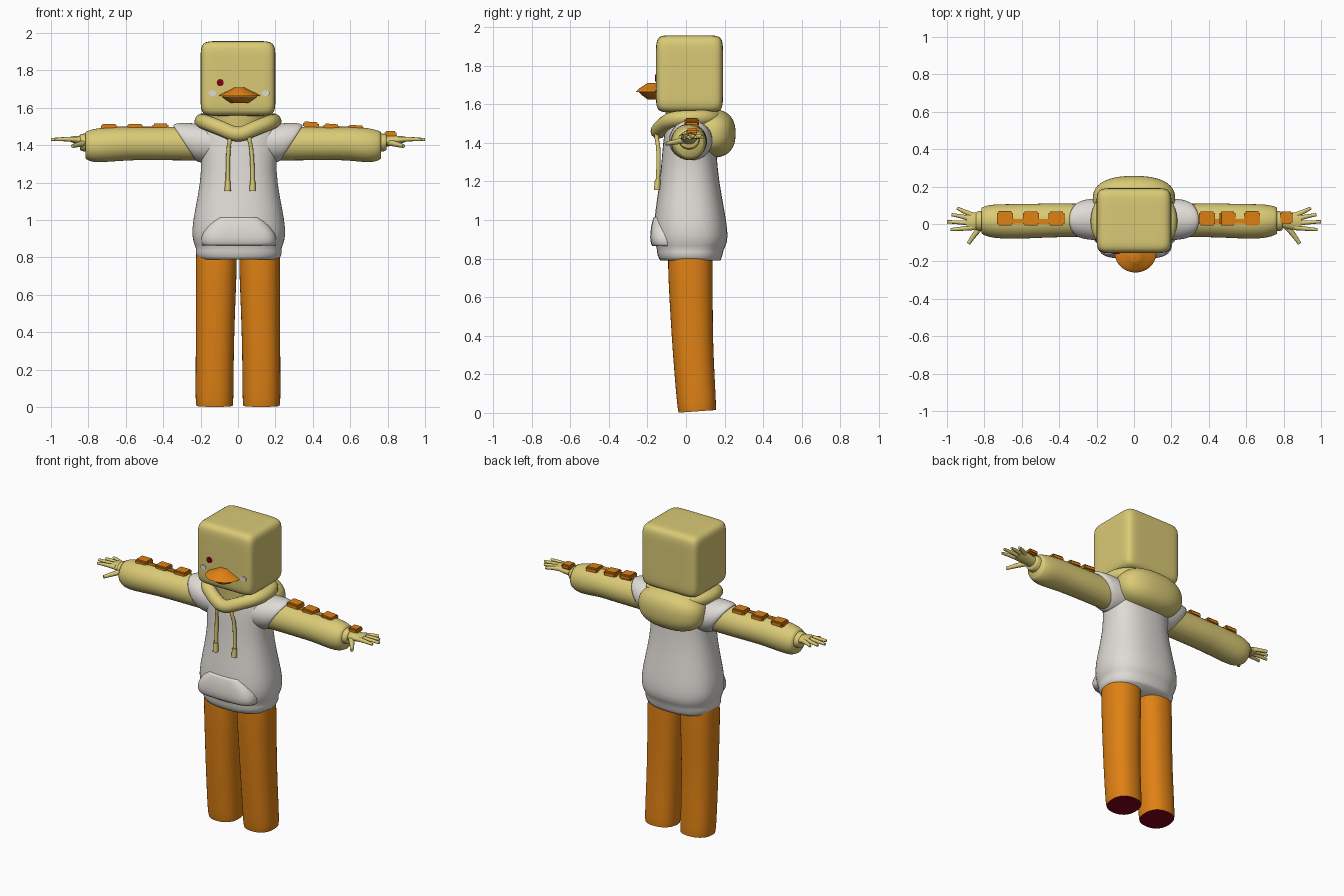
import bpy, bmesh, math
from mathutils import Vector

if "Cube" in bpy.data.objects:
    bpy.data.objects.remove(bpy.data.objects["Cube"], do_unlink=True)


def material(name, rgb):
    m = bpy.data.materials.new(name)
    m.use_nodes = True
    m.diffuse_color = (*rgb, 1)
    m.node_tree.nodes["Principled BSDF"].inputs["Base Color"].default_value = (*rgb, 1)
    return m


YELLOW = material("soft yellow", (0.70, 0.59, 0.18))
WHITE = material("warm white", (0.74, 0.71, 0.67))
ORANGE = material("orange", (0.74, 0.22, 0.007))
RED = material("dark red", (0.22, 0.0, 0.008))


def finish(name, bm, *mats, angle=40):
    bmesh.ops.recalc_face_normals(bm, faces=bm.faces)
    me = bpy.data.meshes.new(name)
    bm.to_mesh(me)
    bm.free()
    for m in mats:
        me.materials.append(m)
    me.shade_smooth()
    me.set_sharp_from_angle(angle=math.radians(angle))
    ob = bpy.data.objects.new(name, me)
    bpy.context.collection.objects.link(ob)
    return ob


def loft(name, rings, *mats, axis="Z", side=1, n=2.0, seg=28):
    """Skin superellipse rings (along, centre u, radius u, centre v, radius v, shear)."""
    bm = bmesh.new()
    crease = bm.edges.layers.float.new("crease_edge")
    loops = []
    for w, cu, ru, cv, rv, shear in rings:
        loop = []
        for i in range(seg):
            a = math.tau * i / seg
            c, s = math.cos(a), math.sin(a)
            u = cu + ru * math.copysign(abs(c) ** (2 / n), c)
            dv = rv * math.copysign(abs(s) ** (2 / n), s)
            p = (u, cv + dv, w + shear * dv)
            if axis == "X":
                p = (p[2], p[0], p[1])
            loop.append(bm.verts.new((p[0] * side, p[1], p[2])))
        loops.append(loop)
    for a, b in zip(loops, loops[1:]):
        for i in range(seg):
            j = (i + 1) % seg
            bm.faces.new((a[i], a[j], b[j], b[i]))
    for loop in (loops[0], loops[-1]):
        cap = bm.faces.new(loop)
        for e in cap.edges:
            e[crease] = 1.0
        if len(mats) > 1 and loop is loops[0]:
            cap.material_index = 1
    ob = finish(name, bm, *mats, angle=70)
    sub = ob.modifiers.new("smooth", "SUBSURF")
    sub.levels = sub.render_levels = 1
    return ob


def tube(name, points, radius, mat, tip=1.0, cyclic=False):
    cu = bpy.data.curves.new(name, "CURVE")
    cu.dimensions = "3D"
    cu.bevel_depth, cu.bevel_resolution = radius, 4
    cu.use_fill_caps = True
    sp = cu.splines.new("NURBS")
    sp.points.add(len(points) - 1)
    for i, p in enumerate(points):
        sp.points[i].co = (*p, 1)
        sp.points[i].radius = 1 + (tip - 1) * i / (len(points) - 1)
    sp.order_u, sp.resolution_u = 3, 8
    sp.use_endpoint_u, sp.use_cyclic_u = not cyclic, cyclic
    cu.materials.append(mat)
    ob = bpy.data.objects.new(name, cu)
    bpy.context.collection.objects.link(ob)
    return ob


def box(name, centre, size, mat, bevel=0.008):
    bm = bmesh.new()
    bmesh.ops.create_cube(bm, size=1)
    for v in bm.verts:
        v.co = Vector(centre) + v.co * Vector(size)
    bmesh.ops.bevel(bm, geom=bm.edges[:], offset=bevel, segments=2, affect="EDGES")
    return finish(name, bm, mat)


def rounded(name, centre, half, power, mat):
    """Superellipsoid: a cube puffed out and softened at its edges."""
    bm = bmesh.new()
    bmesh.ops.create_cube(bm, size=2)
    bmesh.ops.subdivide_edges(bm, edges=bm.edges[:], cuts=19, use_grid_fill=True)
    for v in bm.verts:
        d = sum(abs(c) ** power for c in v.co) ** (1 / power)
        v.co = Vector(centre) + v.co / d * Vector(half)
    return finish(name, bm, mat, angle=80)


def disc(name, x, z, rx, rz, mat):
    ob = loft(name, [(w, x, rx, -z, rz, 0) for w in (-0.004, 0.004)], mat, seg=20)
    ob.rotation_euler.x = -math.pi / 2
    # turning the disc upright sends its length onto y and -v onto z
    ob.location.y = -0.156
    return ob


# Head and face
rounded("head", (0, 0.018, 1.757), (0.2, 0.174, 0.2), 9, YELLOW)
disc("right_eye", -0.095, 1.735, 0.019, 0.019, RED)
for name, x in (("right_cheek", -0.138), ("left_cheek", 0.148)):
    disc(name, x, 1.678, 0.021, 0.015, WHITE)
loft("upper_bill", [(1.664, 0.008, 0.112, -0.155, 0.105, 0), (1.674, 0.008, 0.1, -0.155, 0.098, 0),
                    (1.69, 0.008, 0.06, -0.155, 0.075, 0), (1.71, 0.008, 0.025, -0.155, 0.045, 0)], ORANGE)
loft("lower_bill", [(1.625, 0.008, 0.045, -0.15, 0.05, 0), (1.643, 0.008, 0.075, -0.15, 0.075, 0),
                    (1.662, 0.008, 0.098, -0.15, 0.095, 0)], ORANGE)

# Sweater body: height, half width, front, back
profile = [(0.79, 0.215, -0.135, 0.18), (0.82, 0.236, -0.152, 0.192), (0.85, 0.226, -0.15, 0.195),
           (0.88, 0.246, -0.165, 0.217), (0.95, 0.253, -0.17, 0.217), (1.05, 0.236, -0.16, 0.2),
           (1.2, 0.206, -0.137, 0.172), (1.32, 0.2, -0.126, 0.16), (1.42, 0.222, -0.118, 0.156),
           (1.49, 0.22, -0.105, 0.145), (1.53, 0.17, -0.08, 0.12)]
loft("sweater_body", [(z, 0.004, rx, (f + b) / 2, (b - f) / 2, 0) for z, rx, f, b in profile], WHITE, n=2.4)
loft("front_pocket", [(z, 0.004, rx, -0.06, ry, 0) for z, rx, ry in
     ((0.865, 0.195, 0.115), (0.885, 0.205, 0.126), (0.93, 0.2, 0.127), (0.99, 0.15, 0.117),
      (1.015, 0.12, 0.107))], WHITE, n=4)

# Hood: collar roll, inner fill, hanging bag and drawstrings
loft("neck_fill", [(1.44, 0, 0.13, 0.01, 0.11, 0.2), (1.6, 0, 0.16, 0.02, 0.13, 0)], YELLOW)
half = [(0.09, -0.125, 1.49), (0.18, -0.07, 1.525), (0.2, 0.04, 1.53), (0.15, 0.14, 1.53)]
ring = [(0, -0.15, 1.45)] + half + [(0, 0.18, 1.52)] + [(-x, y, z) for x, y, z in reversed(half)]
tube("hood_collar", ring, 0.04, YELLOW, cyclic=True)
rounded("hood_bag", (0, 0.135, 1.448), (0.22, 0.122, 0.125), 2.4, YELLOW)
for name, x, out in (("right_string", -0.04, -0.055), ("left_string", 0.055, 0.078)):
    tube(name, [(x, -0.13, 1.5), (x, -0.16, 1.45), (out, -0.137, 1.36), (out, -0.147, 1.17)], 0.011, YELLOW)
    tube(name + "_tip", [(out, -0.147, 1.21), (out, -0.15, 1.155)], 0.014, YELLOW, tip=1.2)

# Arms and hands
fingers = {"little": (0.05, 0.945, 0.085), "ring": (0.028, 0.975, 0.05), "middle": (0.004, 1.0, 0.012),
           "index": (-0.02, 0.98, -0.03)}
for label, s, end in (("left", 1, 0.765), ("right", -1, 0.815)):
    loft(label + "_shoulder", [(0.1, 0.025, 0.115, 1.41, 0.1, 0.5), (0.2, 0.025, 0.115, 1.412, 0.11, 0.6),
         (0.27, 0.025, 0.105, 1.412, 0.107, 0.65), (0.285, 0.022, 0.093, 1.41, 0.095, 0.65)],
         WHITE, axis="X", side=s)
    loft(label + "_sleeve", [(0.24, 0.02, 0.088, 1.408, 0.09, 0.6), (0.36, 0.02, 0.09, 1.41, 0.091, 0.3),
         (0.5, 0.018, 0.092, 1.408, 0.088, 0), (0.58, 0.014, 0.093, 1.41, 0.09, 0),
         (end - 0.09, 0.014, 0.093, 1.402, 0.094, 0), (end - 0.03, 0.016, 0.085, 1.397, 0.088, 0),
         (end, 0.018, 0.07, 1.4, 0.072, 0)], YELLOW, axis="X", side=s)
    loft(label + "_cuff", [(end - 0.03, 0.016, 0.055, 1.412, 0.05, 0), (end + 0.025, 0.016, 0.054, 1.415, 0.048, 0),
         (end + 0.03, 0.016, 0.045, 1.417, 0.04, 0)], YELLOW, axis="X", side=s)
    loft(label + "_palm", [(0.77, 0.016, 0.035, 1.418, 0.03, 0), (0.82, 0.016, 0.042, 1.424, 0.028, 0),
         (0.87, 0.015, 0.05, 1.43, 0.021, 0), (0.895, 0.015, 0.042, 1.432, 0.014, 0)],
         YELLOW, axis="X", side=s)
    for finger, (y, tip_x, tip_y) in fingers.items():
        tube(f"{label}_{finger}_finger", [(s * 0.86, y * 0.9, 1.43), (s * 0.91, (y + tip_y) / 2, 1.435),
             (s * tip_x, tip_y, 1.43)], 0.015, YELLOW, tip=0.55)
    tube(label + "_thumb", [(s * 0.81, -0.005, 1.415), (s * 0.85, -0.05, 1.405), (s * 0.885, -0.105, 1.395)],
         0.018, YELLOW, tip=0.55)

# Raised blocks along the tops of the sleeves
for i, (x, z) in enumerate([(-0.69, 1.496), (-0.55, 1.497), (-0.415, 1.499), (0.39, 1.508),
                            (0.5, 1.497), (0.63, 1.49)]):
    block = box(f"sleeve_block_{i + 1}", (0, 0, 0), (0.085, 0.075, 0.034), ORANGE)
    block.location = (x, 0.03, z)
    block.rotation_euler.y = 0.07 if x > 0 else 0
box("hand_block", (0.815, 0.033, 1.46), (0.065, 0.065, 0.03), ORANGE)
box("right_block_strip", (-0.55, 0.015, 1.49), (0.26, 0.03, 0.02), ORANGE, 0.004)
box("left_block_strip", (0.51, 0.015, 1.489), (0.22, 0.03, 0.02), ORANGE, 0.004)

# Legs with dark soles
for label, s in (("left", 1), ("right", -1)):
    loft(label + "_leg", [(0.008, 0.125, 0.098, 0.058, 0.097, 0.07), (0.03, 0.126, 0.102, 0.056, 0.101, 0.07),
         (0.2, 0.125, 0.102, 0.044, 0.104, 0.03), (0.38, 0.123, 0.103, 0.033, 0.107, 0),
         (0.6, 0.119, 0.107, 0.026, 0.113, 0), (0.76, 0.116, 0.111, 0.022, 0.117, 0),
         (0.86, 0.114, 0.108, 0.022, 0.113, 0)], ORANGE, RED, side=s, n=2.3)
